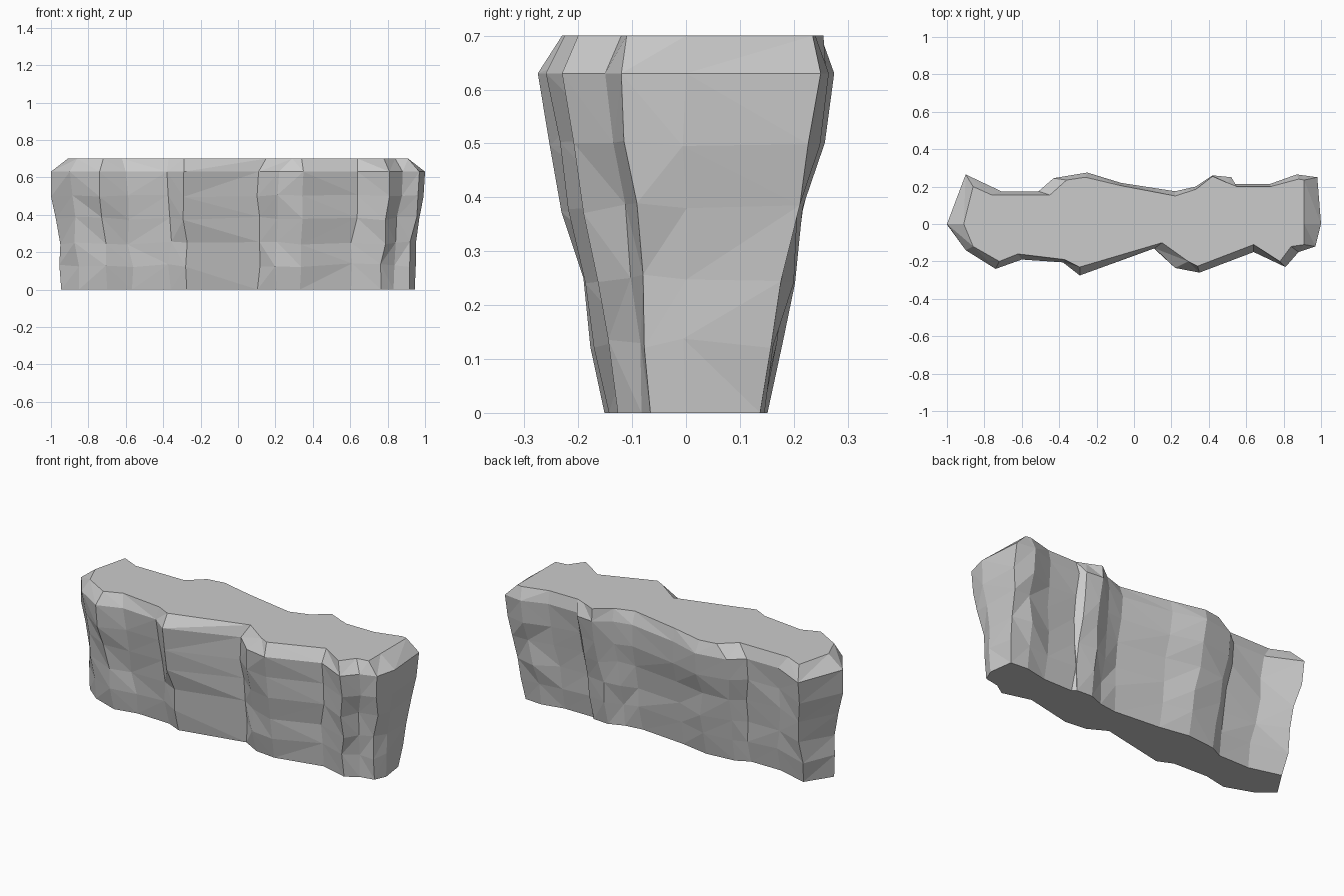
import bpy, bmesh, random

if "Cube" in bpy.data.objects:
    bpy.data.objects.remove(bpy.data.objects["Cube"])

random.seed(4)

# Plan outline, counter-clockwise: widest-rim x, y, then matching top-edge x, y
OUTLINE = [
    (-1.0, 0.0, -.91, 0.0), (-.90, -.14, -.86, -.12), (-.74, -.24, -.72, -.20),
    (-.60, -.19, -.62, -.16), (-.38, -.205, -.37, -.19), (-.29, -.275, -.29, -.23),
    (.11, -.13, .15, -.10), (.22, -.235, .29, -.20), (.35, -.26, .34, -.225),
    (.64, -.15, .64, -.11), (.81, -.23, .78, -.20), (.88, -.15, .84, -.12),
    (.97, -.12, .91, -.11), (1.0, 0.0, .91, 0.0), (.98, .25, .91, .235),
    (.87, .265, .88, .24), (.73, .215, .73, .20), (.54, .215, .55, .20),
    (.52, .25, .50, .22), (.42, .26, .42, .255), (.33, .20, .33, .185),
    (.22, .175, .22, .15), (-.07, .22, -.07, .205), (-.25, .275, -.26, .25),
    (-.43, .245, -.36, .235), (-.51, .175, -.45, .155), (-.71, .175, -.76, .155),
    (-.90, .265, -.86, .20),
]

# Rock layers: height, x scale, y scale, roughness
LAYERS = [
    (0.0, .945, .55, 0), (.13, .953, .63, 1), (.25, .962, .72, 1),
    (.38, .978, .81, 1), (.50, .992, .92, .7), (.63, 1.0, 1.0, 0),
]


def jitter(amount, rough):
    return random.uniform(-amount, amount) * rough


# Tapered rock wall with a chamfered flat top
bm = bmesh.new()
rings = []
for z, sx, sy, rough in LAYERS:
    rings.append([bm.verts.new((x * sx + jitter(.013, rough),
                                y * sy + jitter(.010, rough),
                                z + jitter(.010, rough)))
                  for x, y, _, _ in OUTLINE])
rings.append([bm.verts.new((tx, ty, .70)) for _, _, tx, ty in OUTLINE])

# Chiselled facets: each wall cell is split along a varying diagonal
n = len(OUTLINE)
for lower, upper in zip(rings, rings[1:]):
    for i in range(n):
        j = (i + 1) % n
        a, b, c, d = lower[i], lower[j], upper[j], upper[i]
        if random.random() < .5:
            bm.faces.new((a, b, c))
            bm.faces.new((a, c, d))
        else:
            bm.faces.new((a, b, d))
            bm.faces.new((b, c, d))

# Flat top and base
bm.faces.new(rings[-1])
bm.faces.new(rings[0][::-1])
bmesh.ops.recalc_face_normals(bm, faces=bm.faces)

mesh = bpy.data.meshes.new("rock_wall")
bm.to_mesh(mesh)
bm.free()
rock = bpy.data.objects.new("rock_wall", mesh)
bpy.context.collection.objects.link(rock)
